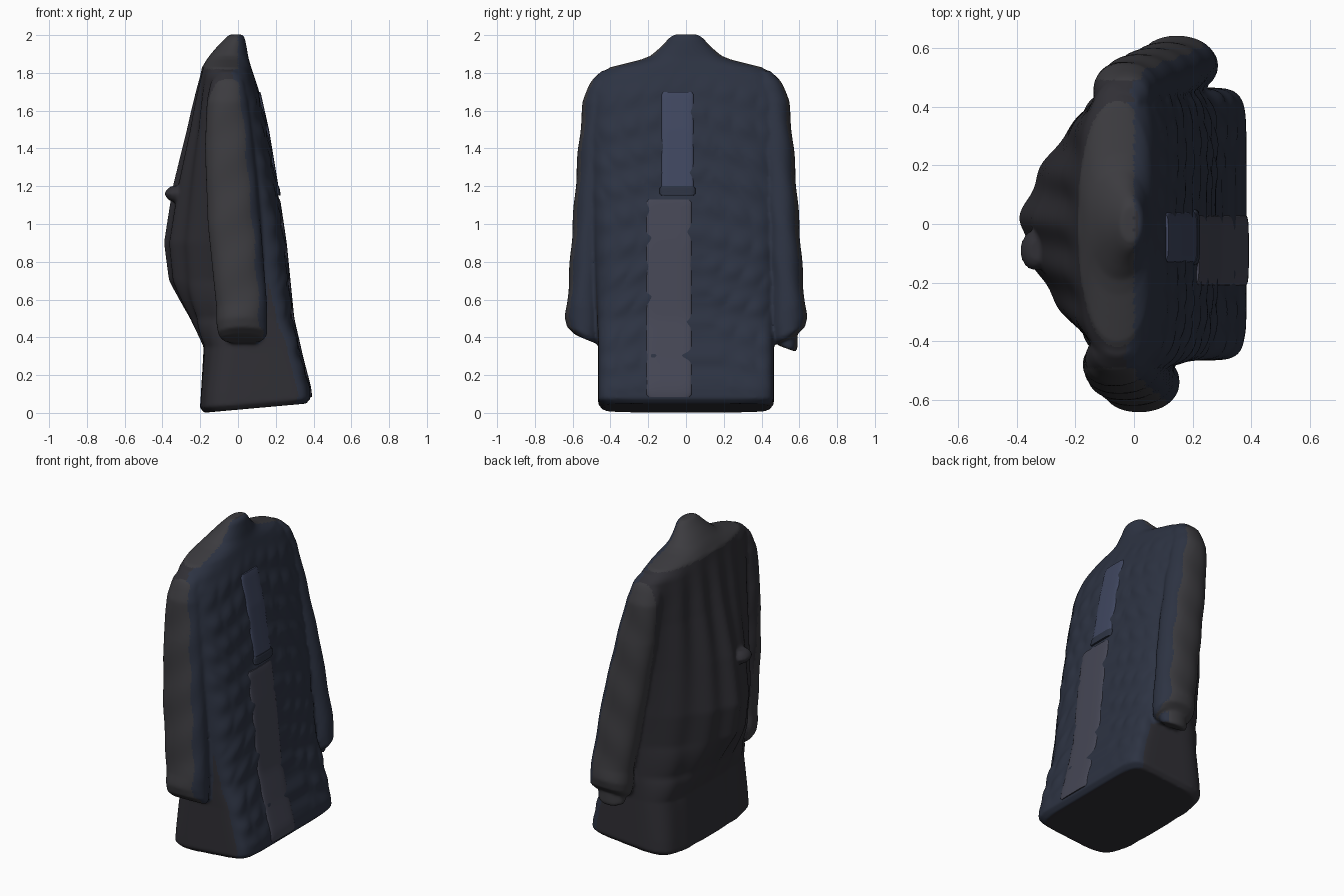
import bpy, bmesh, math

if "Cube" in bpy.data.objects:
    bpy.data.objects.remove(bpy.data.objects["Cube"])


def material(name, rgb):
    m = bpy.data.materials.new(name)
    m.diffuse_color = (*rgb, 1)
    m.use_nodes = True
    m.node_tree.nodes["Principled BSDF"].inputs["Base Color"].default_value = m.diffuse_color
    return m


NAVY = material("navy_cloth", (0.026, 0.033, 0.055))
DARK = material("dark_lining", (0.03, 0.029, 0.036))
GREY = material("grey_cloth", (0.045, 0.044, 0.05))
BLUE = material("blue_panel", (0.05, 0.062, 0.115))
MAUVE = material("mauve_panel", (0.06, 0.062, 0.09))


def sample(rows, z):
    """Interpolate a table of (z, values...) at height z."""
    for a, b in zip(rows, rows[1:]):
        if z <= b[0]:
            t = max(0, (z - a[0]) / (b[0] - a[0]))
            return [p + (q - p) * t for p, q in zip(a[1:], b[1:])]
    return list(rows[-1][1:])


def power(v, e):
    return math.copysign(abs(v) ** (2 / e), v)


def select(*obs):
    bpy.ops.object.select_all(action='DESELECT')
    for ob in obs:
        ob.select_set(True)
    bpy.context.view_layer.objects.active = obs[0]


def loft(name, heights, section, mat, count=96):
    """Skin closed rings; section(z, angle) gives a point."""
    bm = bmesh.new()
    rings = [[bm.verts.new(section(z, 2 * math.pi * (i + 0.5) / count)) for i in range(count)]
             for z in heights]
    for lo, hi in zip(rings, rings[1:]):
        for i in range(count):
            j = (i + 1) % count
            bm.faces.new((lo[i], lo[j], hi[j], hi[i]))
    bm.faces.new(rings[0][::-1])
    bm.faces.new(rings[-1])
    bmesh.ops.recalc_face_normals(bm, faces=bm.faces)
    mesh = bpy.data.meshes.new(name)
    bm.to_mesh(mesh)
    bm.free()
    ob = bpy.data.objects.new(name, mesh)
    bpy.context.collection.objects.link(ob)
    mesh.materials.append(mat)
    select(ob)
    bpy.ops.object.shade_smooth_by_angle(angle=math.radians(50))
    return ob


def span(a, b, n):
    return [a + (b - a) * i / n for i in range(n + 1)]


# z, half width, front x, back x, side x, front roundness, back roundness
BODY = [
    (0.00, 0.44, 0.36, -0.18, 0.10, 8, 4.5),
    (0.03, 0.465, 0.385, -0.20, 0.10, 9, 5),
    (0.10, 0.465, 0.38, -0.195, 0.10, 9, 5),
    (0.35, 0.465, 0.325, -0.18, 0.09, 8, 4),
    (0.50, 0.47, 0.29, -0.25, 0.05, 6, 2.2),
    (0.70, 0.48, 0.27, -0.365, 0.02, 5, 1.5),
    (0.90, 0.49, 0.25, -0.39, 0.0, 4.5, 1.45),
    (1.20, 0.50, 0.205, -0.34, -0.02, 4, 1.5),
    (1.50, 0.51, 0.155, -0.265, -0.04, 3.5, 1.7),
    (1.70, 0.51, 0.11, -0.22, -0.05, 3, 2),
    (1.78, 0.485, 0.085, -0.20, -0.06, 2.6, 2.2),
    (1.83, 0.40, 0.07, -0.19, -0.06, 2.4, 2.2),
    (1.88, 0.20, 0.055, -0.16, -0.05, 2.2, 2.2),
    (1.94, 0.13, 0.045, -0.11, -0.03, 2, 2),
    (1.99, 0.085, 0.035, -0.06, -0.01, 2, 2),
    (2.003, 0.06, 0.02, -0.045, -0.01, 2, 2),
]


def body_section(z, a):
    w, front, back, side, ef, eb = sample(BODY, z)
    c, s = math.cos(a), math.sin(a)
    e = ef if c > 0 else eb
    y = w * power(s, e)
    x = side + (front - side if c > 0 else side - back) * power(c, e)
    fade = min(1, max(0, (1.85 - z) * 4)) * abs(c) ** 0.5
    if c > 0:   # quilted front, scalloped rows
        fade *= min(1, z * 4)
        row = 0.5 + 0.5 * math.sin(40 * z + 12 * abs(y))
        x += 0.012 * fade * (row * abs(math.sin(26 * y + 3 * math.sin(5 * z))) - 0.3)
    else:       # pleated back
        fade *= 0.25 + 0.75 * min(1, max(0, z - 0.3) * 4)
        x += fade * (0.009 * math.cos(38 * y + 2 * z) + 0.003)
    tilt = max(0, 1 - z / 0.3) * 0.05 * (x + 0.19) / 0.56
    return x, y, z + tilt


body = loft("coat", [0, 0.012, 0.03] + span(0.05, 1.97, 96) + [1.985, 1.995, 2.003],
            body_section, NAVY, 160)

# Sleeves: z, centre x, centre y, radius x, radius y
SLEEVE = [
    (0.39, 0.025, 0.53, 0.11, 0.06),
    (0.42, 0.025, 0.54, 0.13, 0.09),
    (0.48, 0.02, 0.54, 0.135, 0.10),
    (0.56, 0.02, 0.54, 0.135, 0.09),
    (1.00, -0.02, 0.51, 0.14, 0.09),
    (1.40, -0.045, 0.48, 0.13, 0.09),
    (1.65, -0.055, 0.46, 0.11, 0.085),
    (1.75, -0.055, 0.43, 0.09, 0.08),
    (1.81, -0.055, 0.40, 0.05, 0.05),
]
SWING = [(0.37, 0.135), (1.0, 0.10), (1.7, 0.02), (2, 0.02)]


def sleeve_section(sign):
    def section(z, a):
        cx, cy, rx, ry = sample(SLEEVE, z)
        if sign > 0:
            cx += sample(SWING, z)[0]
        x = cx + rx * power(math.cos(a), 2.2)
        d = ry * power(math.sin(a), 2.2)
        y = cy + d + 0.003 * math.sin(22 * z + 2 * a)
        # cuff is lower on the inner side
        slope = 0.45 * d * max(0, 1 - (z - 0.37) / 0.3)
        return x, sign * y, z + slope
    return section


sleeves = [loft(name, [0.39, 0.405, 0.42] + span(0.45, 1.81, 50), sleeve_section(sign), GREY, 40)
           for sign, name in ((-1, "sleeve_near"), (1, "sleeve_far"))]

# Inner cuff peeking out of the far sleeve
cuff = loft("inner_cuff", [0.34, 0.355, 0.5],
            lambda z, a: (0.15 + (0.08 if z < 0.35 else 0.09) * math.cos(a),
                          0.535 + (0.045 if z < 0.35 else 0.055) * math.sin(a),
                          z - 0.3 * 0.055 * math.sin(a)), DARK, 32)

# Small clasp on the back
clasp = loft("back_clasp", [1.12, 1.135, 1.16, 1.185, 1.2],
             lambda z, a: (-0.335 + 0.055 * math.cos(a) * (1 - (abs(z - 1.16) / 0.05) ** 2),
                           -0.09 + 0.07 * math.sin(a) * (1 - (abs(z - 1.16) / 0.06) ** 2), z),
             GREY, 24)

# Fuse the cloth into one skin with soft seams
select(body, *sleeves, cuff, clasp)
bpy.ops.object.join()
remesh = body.modifiers.new("fuse", 'REMESH')
remesh.mode = 'VOXEL'
remesh.voxel_size = 0.01
soft = body.modifiers.new("soften", 'SMOOTH')
soft.factor = 0.5
soft.iterations = 3
bpy.ops.object.convert(target='MESH')
cloth = body.data
cloth.materials.clear()
for mat in (NAVY, DARK, GREY):
    cloth.materials.append(mat)
for p in cloth.polygons:
    x, y, z = p.center
    arm = abs(y) > 0.49 and p.normal.x < 0.5
    p.material_index = 2 if arm or (z > 1.82 and x < 0) else 0 if p.normal.x > 0.2 else 1
    p.use_smooth = True


# Flat strips that follow the slope of the front
def strip(name, z0, z1, y0, y1, raise_by, mat):
    mid, half = (y0 + y1) / 2, (y1 - y0) / 2

    def section(z, a):
        front = sample(BODY, z)[1]
        edge = 0.9 if z in (z0, z1) else 1
        return (front - 0.008 + edge * (0.008 + raise_by) * power(math.cos(a), 4),
                mid + half * edge * power(math.sin(a), 4),
                z + max(0, 1 - z / 0.3) * 0.05)
    loft(name, [z0, z0 + 0.015] + span(z0 + 0.04, z1 - 0.04, 30) + [z1 - 0.015, z1],
         section, mat, 32)


strip("upper_front_panel", 1.17, 1.70, -0.13, 0.04, 0.009, BLUE)
strip("panel_hem", 1.15, 1.20, -0.14, 0.05, 0.014, NAVY)
strip("lower_placket", 0.04, 1.13, -0.21, 0.03, 0.008, MAUVE)
